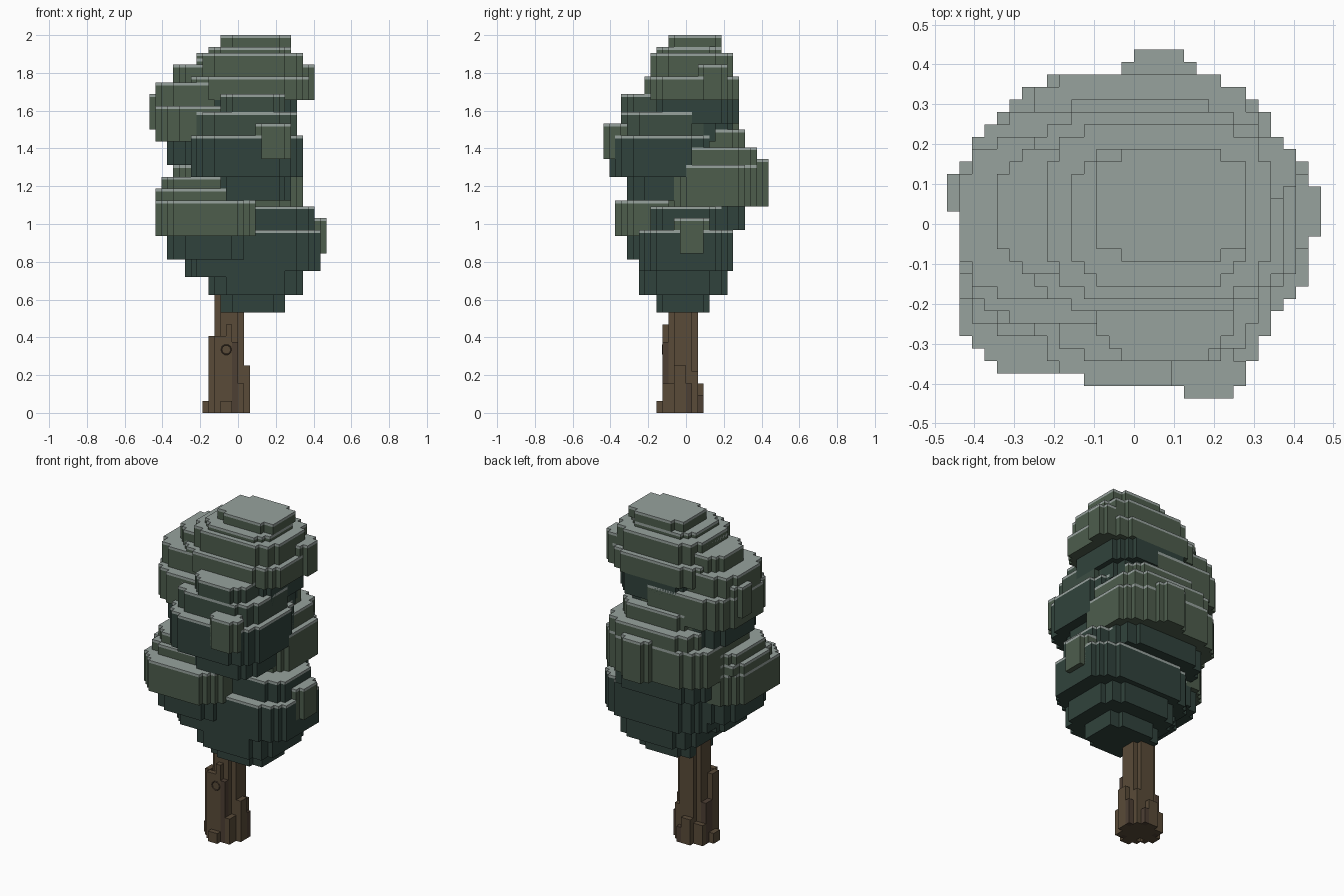
import bpy

if "Cube" in bpy.data.objects:
    bpy.data.objects.remove(bpy.data.objects["Cube"])

U = 1 / 32  # one voxel


def material(name, rgb):
    m = bpy.data.materials.new(name)
    m.diffuse_color = (*rgb, 1)
    m.use_nodes = True
    m.node_tree.nodes["Principled BSDF"].inputs["Base Color"].default_value = m.diffuse_color
    return m


CAP = material("pale_top", (0.31, 0.36, 0.34))
LIGHT = material("light_leaf", (0.075, 0.11, 0.073))
MID = material("mid_leaf", (0.045, 0.075, 0.055))
DARK = material("dark_leaf", (0.03, 0.055, 0.045))
BARK = material("bark", (0.10, 0.07, 0.04))
BARK_DARK = material("dark_bark", (0.075, 0.05, 0.034))


def stepped_outline(x0, x1, y0, y1, power=3.4):
    """Voxel-stepped oval filling the given rectangle."""
    cx, rx, cy, ry = (x0 + x1) / 2, (x1 - x0) / 2, (y0 + y1) / 2, (y1 - y0) / 2
    right, left = [], []
    for y in range(y0, y1):
        t = abs((y + 0.5 - cy) / ry)
        inset = round(rx - rx * (1 - t ** power) ** (1 / power))
        for yy in (y, y + 1):
            right.append((x1 - inset, yy))
            left.append((x0 + inset, yy))
    pts = right + left[::-1]
    # drop repeated and collinear points
    pts = [p for i, p in enumerate(pts) if p != pts[i - 1]]
    n = len(pts)
    return [p for i, p in enumerate(pts)
            if not (pts[i - 1][0] == p[0] == pts[(i + 1) % n][0]
                    or pts[i - 1][1] == p[1] == pts[(i + 1) % n][1])]


def box_outline(x0, x1, y0, y1):
    return [(x1, y0), (x1, y1), (x0, y1), (x0, y0)]


def build(name, prisms, mats):
    """prisms: (outline, z0, z1, material index), in voxels."""
    verts, faces, idx = [], [], []
    for pts, z0, z1, mi in prisms:
        b, n = len(verts), len(pts)
        verts += [(x * U, y * U, z0 * U) for x, y in pts]
        verts += [(x * U, y * U, z1 * U) for x, y in pts]
        new = [tuple(range(b + n - 1, b - 1, -1)), tuple(range(b + n, b + 2 * n))]
        new += [(b + i, b + (i + 1) % n, b + n + (i + 1) % n, b + n + i) for i in range(n)]
        faces += new
        idx += [mi] * len(new)
    me = bpy.data.meshes.new(name)
    me.from_pydata(verts, [], faces)
    for m in mats:
        me.materials.append(m)
    me.polygons.foreach_set("material_index", idx)
    me.update()
    ob = bpy.data.objects.new(name, me)
    bpy.context.collection.objects.link(ob)


def clump(name, layers, tone, bump=None):
    """Leaf clump: stacked oval slabs, pale on exposed tops, plus a small side block."""
    prisms = []
    for i, (x0, x1, y0, y1, z0, z1) in enumerate(layers):
        o = stepped_outline(x0, x1, y0, y1)
        side = 1 if i < 2 else 0
        covered = i + 1 < len(layers) and layers[i + 1][1] - layers[i + 1][0] > x1 - x0
        if covered:
            prisms.append((o, z0, z1, side))
        else:
            prisms += [(o, z0, z1 - 0.5, side), (o, z1 - 0.5, z1, 2)]
    if bump:
        x0, x1, y0, y1, z0, z1 = bump
        o = stepped_outline(x0, x1, y0, y1, 2.6)
        prisms += [(o, z0, z1 - 0.5, 3), (o, z1 - 0.5, z1, 2)]
    build(name, prisms, [tone, DARK, CAP, LIGHT])


# Leaf clumps: x0, x1, y0, y1, z0, z1 of every slab
clump("lower_right_leaves", [(-3, 8, -5, 4, 17, 20), (-5, 11, -8, 7, 20, 24),
                             (-8, 14, -8, 8, 24, 31), (-6, 13, -6, 6, 31, 35)],
      DARK, (11, 15, -2, 4, 27, 33))
clump("lower_left_leaves", [(-9, 2, -8, 3, 23, 26), (-12, 2, -10, 5, 26, 30),
                            (-14, 3, -12, 5, 30, 36), (-14, 2, -9, 5, 36, 38),
                            (-13, 0, -8, 5, 38, 40), (-11, -1, -6, 5, 40, 42)],
      LIGHT)
clump("back_leaves", [(-6, 8, -2, 8, 27, 31), (-9, 10, -3, 10, 31, 35),
                      (-11, 11, -3, 12, 35, 42), (-9, 10, -2, 12, 42, 45),
                      (-7, 8, 0, 10, 45, 48)],
      LIGHT, (-1, 5, 10, 14, 35, 43))
clump("front_leaves", [(-4, 9, -10, 5, 36, 40), (-8, 11, -13, 5, 40, 47),
                       (-7, 10, -11, 4, 47, 51), (-3, 8, -11, 3, 51, 54)],
      MID, (3, 9, -14, -10, 43, 49))
clump("upper_left_leaves", [(-9, 4, -5, 6, 39, 42), (-12, 5, -7, 8, 42, 46),
                            (-14, 6, -8, 9, 46, 52), (-14, 5, -6, 7, 52, 56),
                            (-11, 4, -4, 6, 56, 59), (-7, 3, -4, 5, 59, 60)],
      LIGHT, (-15, -11, 0, 5, 48, 54))
clump("top_leaves", [(-6, 9, -6, 8, 46, 49), (-7, 10, -7, 9, 49, 53),
                     (-9, 12, -7, 9, 53, 57), (-7, 11, -6, 8, 57, 61),
                     (-5, 9, -5, 6, 61, 62), (-3, 9, -3, 6, 62, 64)],
      LIGHT, (9, 13, 2, 7, 53, 59))

# Trunk core, bark strips and root nubs
trunk = [(stepped_outline(-4, 1, -3, 2, 3), 0, 24, 0)]
for x0, x1, y0, y1, z1, mi in [
        (-4, -2, -4, -3, 13, 0), (-2, -1, -4, -3, 15, 0), (-1, 0, -4, -3, 12, 1), (0, 1, -4, -2, 5, 0),
        (-5, -4, -3, -1, 13, 0), (-5, -4, -1, 1, 8, 1),
        (1, 2, -2, 0, 8, 0), (1, 2, 0, 1, 5, 1),
        (-3, -1, 2, 3, 5, 0), (-1, 0, 2, 3, 3, 1),
        (-6, -4, -2, 0, 2, 0), (-3, -1, -5, -3, 2, 0), (-5, -3, 1, 2, 4, 0), (0, 1, 1, 2, 7, 0)]:
    trunk.append((box_outline(x0, x1, y0, y1), 0, z1, mi))
build("trunk", trunk, [BARK, BARK_DARK])

# Round knot on the front of the trunk
bpy.ops.mesh.primitive_torus_add(location=(-0.062, -0.123, 0.335), rotation=(1.5708, 0, 0),
                                 major_radius=0.026, minor_radius=0.005,
                                 major_segments=10, minor_segments=4)
bpy.context.object.name = "trunk_knot"
bpy.context.object.data.materials.append(BARK_DARK)
